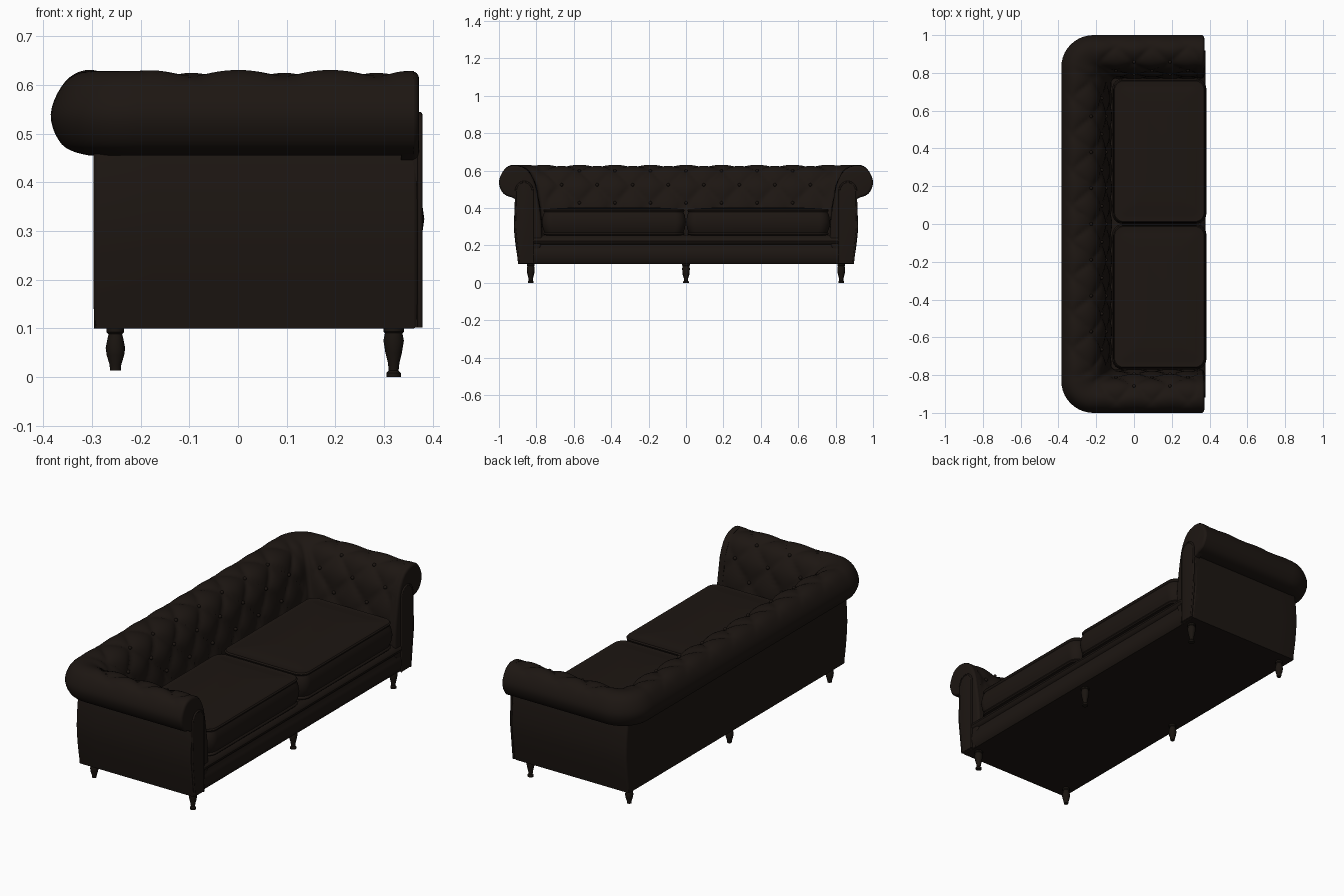
import bpy, bmesh
from math import sin, cos, pi, hypot
from mathutils import Vector

if "Cube" in bpy.data.objects:
    bpy.data.objects.remove(bpy.data.objects["Cube"])

leather = bpy.data.materials.new("dark_leather")
leather.diffuse_color = (0.012, 0.008, 0.006, 1)
leather.use_nodes = True
leather.node_tree.nodes["Principled BSDF"].inputs["Base Color"].default_value = leather.diffuse_color
wood = bpy.data.materials.new("dark_wood")
wood.diffuse_color = (0.010, 0.007, 0.005, 1)
wood.use_nodes = True
wood.node_tree.nodes["Principled BSDF"].inputs["Base Color"].default_value = wood.diffuse_color


def finish(bm, name, mat=leather, angle=0.7):
    bmesh.ops.recalc_face_normals(bm, faces=bm.faces)
    me = bpy.data.meshes.new(name)
    bm.to_mesh(me)
    bm.free()
    ob = bpy.data.objects.new(name, me)
    bpy.context.collection.objects.link(ob)
    me.materials.append(mat)
    bpy.ops.object.select_all(action='DESELECT')
    bpy.context.view_layer.objects.active = ob
    ob.select_set(True)
    bpy.ops.object.shade_smooth_by_angle(angle=angle)
    return ob


def loft(rings, name, closed=True, caps=True, mat=leather, angle=0.7):
    bm = bmesh.new()
    vs = [[bm.verts.new(p) for p in r] for r in rings]
    n = len(rings[0])
    for a, b in zip(vs, vs[1:]):
        for i in range(n if closed else n - 1):
            j = (i + 1) % n
            bm.faces.new((a[i], a[j], b[j], b[i]))
    if caps:
        bm.faces.new(vs[0])
        bm.faces.new(vs[-1])
    return finish(bm, name, mat, angle)


def spline(pts, steps):
    out = []
    for i in range(len(pts) - 1):
        p = [Vector(pts[min(max(k, 0), len(pts) - 1)]) for k in range(i - 1, i + 3)]
        for s in range(steps):
            t = s / steps
            out.append(0.5 * (2 * p[1] + (p[2] - p[0]) * t + (2 * p[0] - 5 * p[1] + 4 * p[2] - p[3]) * t * t
                              + (3 * p[1] - p[0] - 3 * p[2] + p[3]) * t ** 3))
    return out + [Vector(pts[-1])]


# U-shaped path around the sofa; d is the outward offset from the roll centre line
def back_x(d):
    return -0.30 - d * (1.25 if d < 0 else 1)


def path(k, t, d, r, front):
    y, x = 0.915 + d, back_x(d)
    if k > 2:
        p = path(4 - k, 1 - t, d, r, front)
        return (p[0], -p[1])
    if k == 0:
        return (front + (x + r - front) * t, -y)
    if k == 1:
        a = t * pi / 2
        return (x + r - r * sin(a), -(y - r + r * cos(a)))
    return (x, (y - r) * (2 * t - 1))


def stations(arm, corner, back):
    out = [(k, i / n) for k, n in enumerate((arm, corner, back, corner, arm)) for i in range(n)]
    return out + [(4, 1.0)]


# Tufted inner faces and rolled top
profile = spline([(-0.145, 0.22), (-0.142, 0.33), (-0.125, 0.45), (-0.105, 0.54), (-0.065, 0.605),
                  (0, 0.629), (0.055, 0.607), (0.085, 0.54), (0.062, 0.478), (0.01, 0.456), (-0.03, 0.458)], 5)
PITCH, ROW = 0.19, 0.1
arc = [0]
for a, b in zip(profile, profile[1:]):
    arc.append(arc[-1] + (b - a).length)


def clamp(v):
    return min(max(v, 0), 1)


rings = []
for k, t in stations(50, 10, 150):
    ring = []
    for i, (d, z) in enumerate(profile):
        tan = profile[min(i + 1, len(profile) - 1)] - profile[max(i - 1, 0)]
        n = Vector((-tan.y, tan.x)).normalized()
        r = max(0.02, 0.085 + d)
        x, y = path(k, t, d, r, 0.362)
        u = y / PITCH if k == 2 else x / PITCH
        v = arc[i] / (2 * ROW)
        h = 0.017 * abs(sin(pi * (u + v)) * sin(pi * (u - v))) ** 0.5 - 0.013
        w = clamp((0.07 - d) / 0.07) if z > 0.54 else (1 if d < -0.05 else 0)
        w *= clamp((0.35 - x) / 0.04) * (0 if k in (1, 3) else 1)
        if k == 2:
            w *= clamp(min(t, 1 - t) / 0.03)
        elif k in (0, 4):
            w *= clamp((1 - t if k == 0 else t) / 0.08)
        d2, z2 = d + n.x * h * w, z + n.y * h * w
        x, y = path(k, t, d2, r, 0.362)
        ring.append((x, y, z2))
    rings.append(ring)
loft(rings, "tufted_back_and_arms", closed=False, caps=False, angle=1.2)

# Tufting buttons
bm = bmesh.new()


def button(x, y, z):
    s = bmesh.ops.create_icosphere(bm, subdivisions=2, radius=0.009)
    bmesh.ops.translate(bm, verts=s["verts"], vec=(x, y, z))


for row in (2, 3, 4):
    i = min(range(len(arc)), key=lambda q: abs(arc[q] - row * ROW))
    d, z = profile[i]
    z -= 0.006 if row == 4 else 0
    for m in range(-9, 10):
        if (m + row) % 2 == 0:
            c = m * PITCH / 2
            if abs(c) < 0.74:
                button(back_x(d) - 0.008, c, z)
            if -0.1 < c < 0.31:
                for s in (-1, 1):
                    button(c, s * (0.923 + d), z)
finish(bm, "tufting_buttons")

# Plain outer walls under the roll
wall = spline([(-0.02, 0.1), (-0.004, 0.2), (0.005, 0.3), (0.0, 0.4), (-0.012, 0.48)], 4)
rings = []
for k, t in stations(6, 4, 8):
    ring = []
    for d, z in wall:
        x, y = path(k, t, d, 0.012, 0.362)
        ring.append((x + clamp((0.2 - x) / 0.5) * (back_x(0.0) + 0.003 - back_x(d)), y, z))
    rings.append(ring)
loft(rings, "outer_walls", closed=False, caps=False)


# Extruded outline in the y-z plane with a rounded front edge
def slab(outline, x0, x1, bevel, name):
    bm = bmesh.new()
    a = [bm.verts.new((x0, y, z)) for y, z in outline]
    f = bm.faces.new(a)
    e = bmesh.ops.extrude_face_region(bm, geom=[f])["geom"]
    bmesh.ops.translate(bm, verts=[v for v in e if isinstance(v, bmesh.types.BMVert)], vec=(x1 - x0, 0, 0))
    edges = [q for q in bm.edges if all(abs(v.co.x - x1) < 1e-5 for v in q.verts)]
    bmesh.ops.bevel(bm, geom=edges, offset=bevel, segments=4, profile=0.5, affect='EDGES', clamp_overlap=False)
    return finish(bm, name)


def piping(points, name, radius=0.005):
    cu = bpy.data.curves.new(name, 'CURVE')
    cu.dimensions = '3D'
    cu.bevel_depth, cu.bevel_resolution = radius, 2
    sp = cu.splines.new('POLY')
    sp.points.add(len(points) - 1)
    for q, p in zip(sp.points, points):
        q.co = (*p, 1)
    ob = bpy.data.objects.new(name, cu)
    cu.materials.append(leather)
    bpy.context.collection.objects.link(ob)


# Scrolled arm fronts, arched facing panels and their piping
arm = [(0.915 + d, z) for d, z in profile[:-5:2]]
arm += [(0.915 + d, z) for d, z in reversed(wall) if z < 0.45] + [(0.80, 0.1)]
arch = [(0.82, 0.102), (0.82, 0.47)]
arch += [(0.865 - 0.045 * cos(a * pi / 10), 0.49 + 0.05 * sin(a * pi / 10)) for a in range(11)]
arch += [(0.91, 0.45), (0.915, 0.3), (0.893, 0.102)]
for s, side in ((-1, "left"), (1, "right")):
    slab([(s * y, z) for y, z in arm], 0.335, 0.372, 0.014, side + "_arm_front")
    slab([(s * y, z) for y, z in arch], 0.36, 0.377, 0.004, side + "_arm_panel")
    piping([(0.374, s * y, z) for y, z in arch], side + "_arm_piping")

# Seat base and front rails, one cross-section drawn along y
base = [(-0.294, 0.1), (0.36, 0.1), (0.372, 0.115), (0.378, 0.15), (0.374, 0.18), (0.364, 0.197),
        (0.364, 0.205), (0.374, 0.211), (0.379, 0.224), (0.374, 0.238), (0.362, 0.245), (0.35, 0.256), (-0.294, 0.256)]
loft([[(x, s * 0.822, z) for x, z in base] for s in (-1, 1)], "seat_base_and_rails")
floor = [(-0.294, -0.893), (0.36, -0.893), (0.36, 0.893), (-0.294, 0.893)]
loft([[(x, y, z) for x, y in floor] for z in (0.1, 0.2)], "bottom_panel")


# Seat cushions with piped edges
def rounded_rect(x0, x1, y0, y1, r, z):
    pts = []
    for cx, cy, a0 in ((x1 - r, y1 - r, 0), (x0 + r, y1 - r, 1), (x0 + r, y0 + r, 2), (x1 - r, y0 + r, 3)):
        for i in range(9):
            a = (a0 + i / 8) * pi / 2
            pts.append((cx + r * cos(a), cy + r * sin(a), z))
    return pts


section = [(0.2, 0.25), (0.04, 0.252), (0.02, 0.255), (0.012, 0.254), (0.007, 0.26), (0.009, 0.267), (0.013, 0.27),
           (0.005, 0.29), (0.0, 0.325), (0.005, 0.36), (0.013, 0.378), (0.009, 0.381), (0.007, 0.388),
           (0.012, 0.394), (0.02, 0.392), (0.05, 0.397), (0.12, 0.401), (0.2, 0.403)]
for y0, y1, side in ((-0.77, -0.001, "left"), (0.001, 0.77, "right")):
    loft([rounded_rect(-0.115 + g, 0.383 - g, y0 + g, y1 - g, max(0.055 - g * 0.5, 0.02), z) for g, z in section],
         side + "_seat_cushion")

# Turned legs
front_leg = [(0.015, 0), (0.015, 0.008), (0.010, 0.013), (0.012, 0.03), (0.017, 0.05), (0.021, 0.075),
             (0.018, 0.09), (0.021, 0.093), (0.021, 0.104)]
rear_leg = [(0.011, 0.013), (0.012, 0.025), (0.018, 0.045), (0.020, 0.06), (0.016, 0.08), (0.014, 0.088),
            (0.018, 0.092), (0.018, 0.104)]
for x, shape, row in ((0.32, front_leg, "front"), (-0.252, rear_leg, "rear")):
    for y, side in ((-0.83, "left"), (0, "middle"), (0.83, "right")):
        loft([[(x + r * cos(a * pi / 8), y + r * sin(a * pi / 8), z) for a in range(16)] for r, z in shape],
             f"{row}_{side}_leg", mat=wood)
